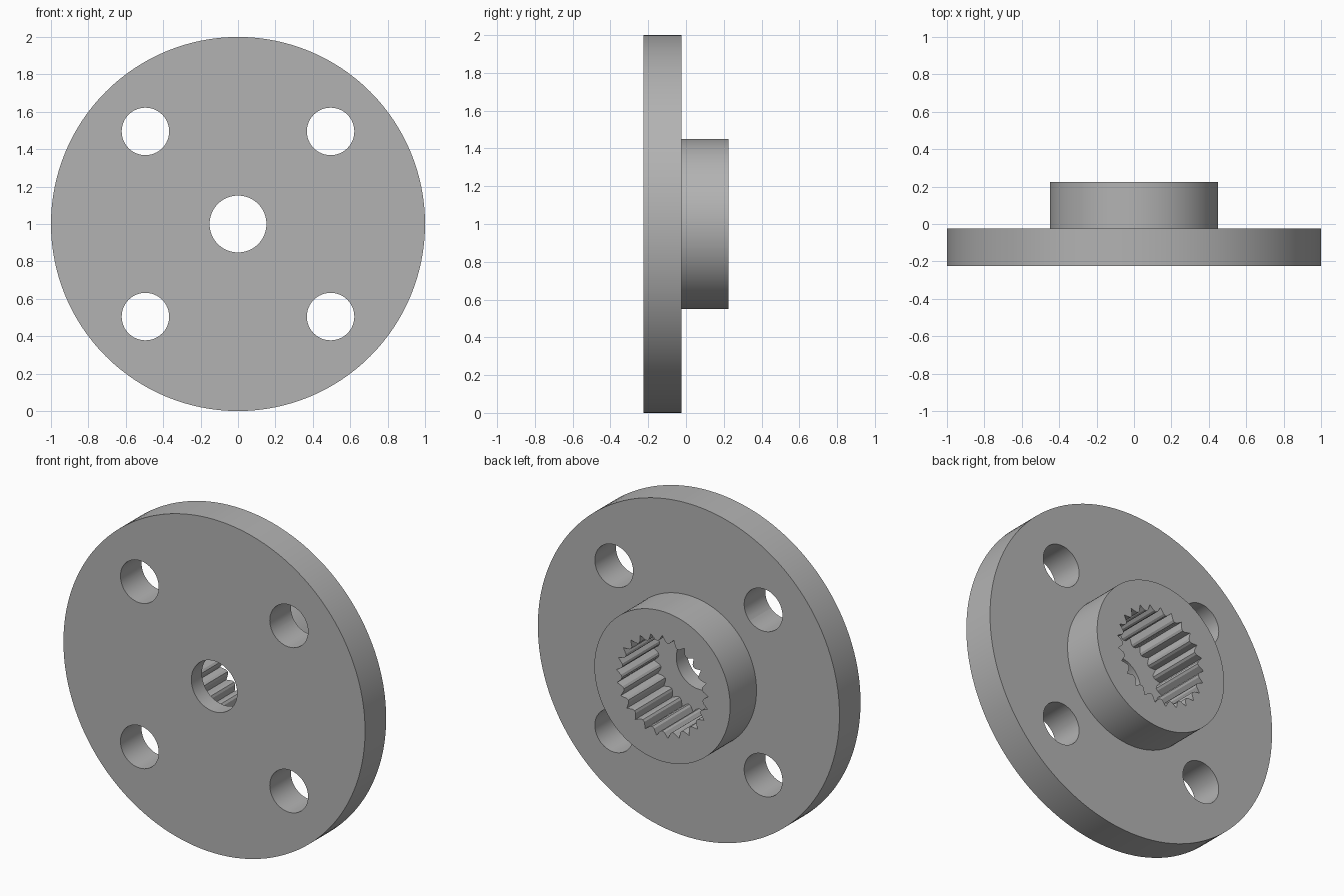
import bpy, bmesh
from math import cos, sin, pi, radians

cube = bpy.data.objects.get("Cube")
if cube:
    bpy.data.objects.remove(cube, do_unlink=True)

FRONT, STEP, BACK = -0.225, -0.025, 0.225   # plate front, plate back, hub back
FLOOR = -0.125                              # bottom of the toothed socket
TEETH = 25

metal = bpy.data.materials.new("grey_metal")
metal.use_nodes = True
metal.diffuse_color = (0.45, 0.45, 0.45, 1)
metal.node_tree.nodes["Principled BSDF"].inputs["Base Color"].default_value = (0.45, 0.45, 0.45, 1)


def circle(radius, steps, x=0, z=1):
    return [(x + radius * cos(2 * pi * i / steps), z + radius * sin(2 * pi * i / steps))
            for i in range(steps)]


def make_object(name, bm):
    bmesh.ops.recalc_face_normals(bm, faces=bm.faces)
    mesh = bpy.data.meshes.new(name)
    bm.to_mesh(mesh)
    bm.free()
    obj = bpy.data.objects.new(name, mesh)
    bpy.context.collection.objects.link(obj)
    mesh.materials.append(metal)
    return obj


def stack(name, sections):
    """Solid skinned through (outline, y) sections, capped at both ends."""
    bm = bmesh.new()
    rings = [[bm.verts.new((x, y, z)) for x, z in outline] for outline, y in sections]
    for a, b in zip(rings, rings[1:]):
        for i in range(len(a)):
            j = (i + 1) % len(a)
            bm.faces.new((a[i], a[j], b[j], b[i]))
    bm.faces.new(rings[0])
    bm.faces.new(rings[-1])
    return make_object(name, bm)


# Round plate with the raised hub behind it
plate, hub = circle(1, 128), circle(0.45, 128)
body = stack("flanged_hub", [(plate, FRONT), (plate, STEP), (hub, STEP), (hub, BACK)])

# Toothed socket outline: sharp grooves between rounded teeth
tooth = [(0, 0.305), (0.3, 0.273), (0.5, 0.267), (0.7, 0.273)]
socket = []
for i in range(TEETH):
    for part, r in tooth:
        a = pi / 2 + 2 * pi * (i + part) / TEETH
        socket.append((r * cos(a), 1 + r * sin(a)))

# Cutters: socket from the back, centre bore, four bolt holes
cutters = [stack("socket_cutter", [(socket, FLOOR), (socket, BACK + 0.1)])]
bore = circle(0.152, 64)
cutters.append(stack("bore_cutter", [(bore, FRONT - 0.1), (bore, 0)]))
for sx in (-1, 1):
    for sz in (-1, 1):
        hole = circle(0.127, 48, sx * 0.495, 1 + sz * 0.495)
        cutters.append(stack("bolt_hole_cutter", [(hole, FRONT - 0.1), (hole, 0.1)]))

for cutter in cutters:
    mod = body.modifiers.new(cutter.name, 'BOOLEAN')
    mod.operation = 'DIFFERENCE'
    mod.solver = 'EXACT'
    mod.object = cutter

# Bake the cuts and discard the cutters
bpy.context.view_layer.update()
cut = bpy.data.meshes.new_from_object(body.evaluated_get(bpy.context.evaluated_depsgraph_get()))
body.modifiers.clear()
body.data = cut
for cutter in cutters:
    bpy.data.objects.remove(cutter, do_unlink=True)

# Smooth round walls, crisp rims and teeth
bpy.ops.object.select_all(action='DESELECT')
body.select_set(True)
bpy.context.view_layer.objects.active = body
bpy.ops.object.shade_smooth_by_angle(angle=radians(25))
